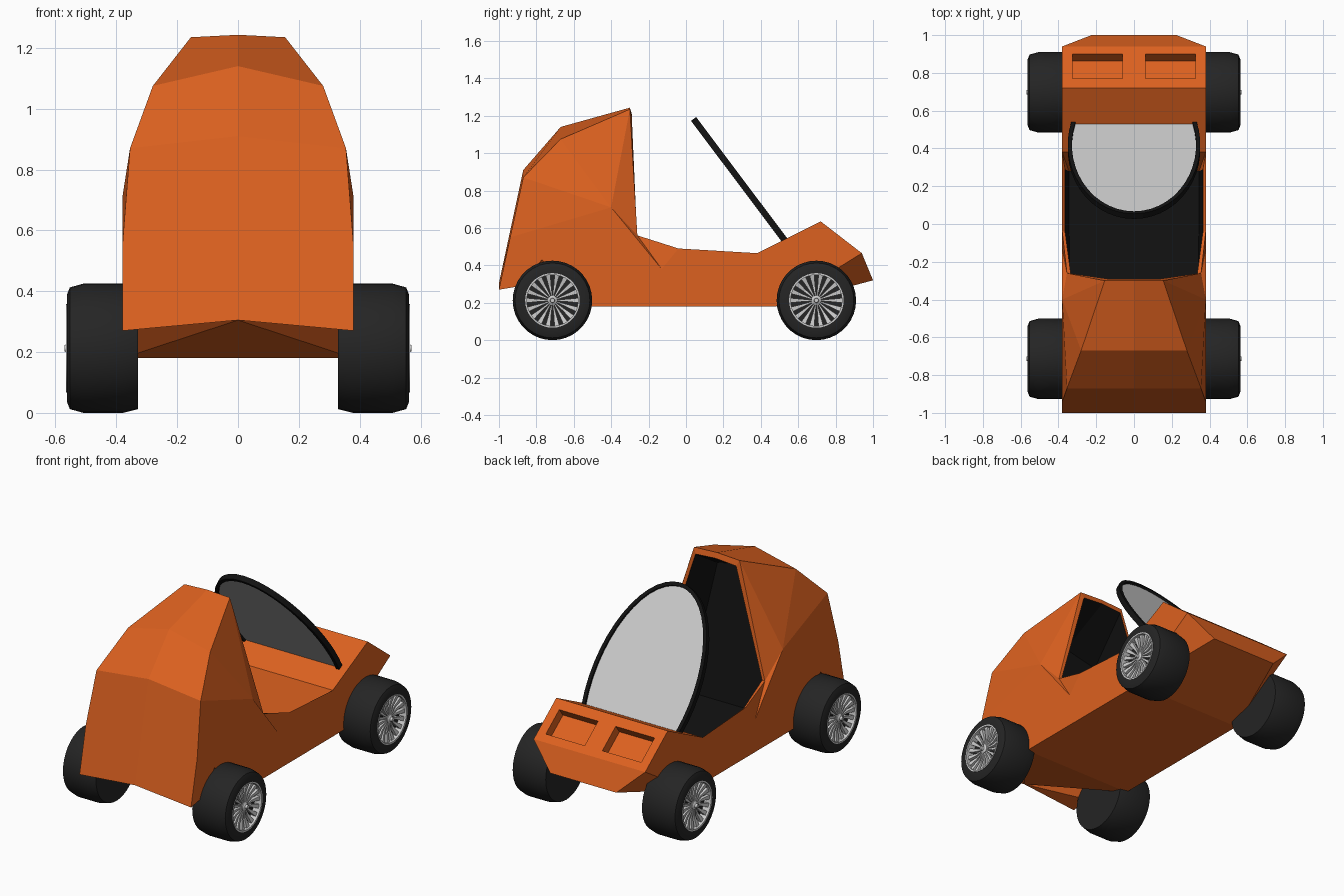
import bpy, bmesh, math
from mathutils import Vector

if "Cube" in bpy.data.objects:
    bpy.data.objects.remove(bpy.data.objects["Cube"])


def material(name, rgb):
    m = bpy.data.materials.new(name)
    m.diffuse_color = (*rgb, 1)
    m.use_nodes = True
    m.node_tree.nodes["Principled BSDF"].inputs["Base Color"].default_value = m.diffuse_color
    return m


ORANGE = material("orange paint", (0.72, 0.12, 0.014))
BLACK = material("black trim", (0.006, 0.006, 0.006))
RUBBER = material("rubber", (0.018, 0.018, 0.018))
METAL = material("metal", (0.55, 0.55, 0.55))


def make(name, verts, faces, mat=None, flip=False, mirror=False):
    bm = bmesh.new()
    vs = [bm.verts.new(v) for v in verts]
    for f in faces:
        bm.faces.new([vs[i] for i in f])
    bmesh.ops.recalc_face_normals(bm, faces=bm.faces)
    if flip:
        bmesh.ops.reverse_faces(bm, faces=bm.faces)
    me = bpy.data.meshes.new(name)
    bm.to_mesh(me)
    bm.free()
    ob = bpy.data.objects.new(name, me)
    bpy.context.collection.objects.link(ob)
    if mat:
        me.materials.append(mat)
    if mirror:
        ob.modifiers.new("mirror", 'MIRROR').use_clip = True
    return ob


def named(points, *panels):
    """Turn named points and panels (faces as point names) into verts and faces."""
    keys = list(points)
    return list(points.values()), [[keys.index(k) for k in face.split()]
                                   for panel in panels for face in panel.split(",")]


# Rim of the cockpit opening, shared by body and interior
rim = dict(i0=(0, -.29, 1.21), i1=(.138, -.29, 1.2), i2=(.335, -.262, .56),
           i3=(.365, -.04, .48), i4=(.365, .29, .455), d1=(.345, .28, .2), d0=(0, .28, .2))

# Faceted body, right half: points
body = dict(
    t0=(0, -.30, 1.243), t1=(.155, -.30, 1.235), u0=(0, -.67, 1.14), u1=(.28, -.67, 1.075),
    v0=(0, -.87, .91), v1=(.355, -.87, .87), w=(.38, -.94, .55), a0=(0, -1, .305), a1=(.38, -1, .27),
    s=(.38, -.40, .71), e=(.355, -.26, .56), k=(.38, -.13, .38), l1=(.38, -.04, .49), l2=(.38, .38, .465),
    b=(.38, -.88, .29), h=(.38, -.77, .43), f1=(.38, -.52, .18), g1=(0, -.52, .18),
    f2=(.38, .48, .18), g2=(0, .48, .18), p0=(0, .72, .635), p1=(.38, .72, .635),
    n0=(0, .94, .465), n1=(.38, .94, .465), q0=(0, 1, .32), q1=(.225, 1, .32), c0=(0, .38, .465), **rim)
# Lamp recess sunk square to the nose slope
normal = Vector((0, .611, .791))
for tag, x, y in (("1", .06, .77), ("2", .325, .77), ("3", .325, .90), ("4", .06, .90)):
    p = Vector((x, y, .635 - .773 * (y - .72)))
    body["r" + tag] = p
    body["m" + tag] = p - normal * .06
# Body panels
hood = "t0 t1 u1 u0,u0 u1 v1 v0,v0 v1 w a1 a0,t1 s u1,u1 s v1,v1 s w,t1 e s,s e k,e l1 k"
side = "a1 b h f1 f2 n1 p1 l2 l1 k s w"
underside = "a0 a1 b,a0 b h,a0 h f1,a0 f1 g1,g1 f1 f2 g2,g2 f2 q1 q0"
nose = "f2 n1 q1,n0 n1 q1 q0,p0 p1 r2 r1,p1 n1 r3 r2,n1 n0 r4 r3,n0 p0 r1 r4"
lamp_recess = "r1 r2 m2 m1,r2 r3 m3 m2,r3 r4 m4 m3,r4 r1 m1 m4,m1 m2 m3 m4"
cowl = "p0 p1 l2 c0,c0 l2 d1 d0,l2 i4 d1"
lip = "t0 t1 i1 i0,t1 e i2 i1,e l1 i3 i2,l1 l2 i4 i3"
make("body", *named(body, hood, side, underside, nose, lamp_recess, cowl, lip), ORANGE, mirror=True)

# Black cockpit lining
lining = dict(b0=(0, -.62, 1.05), b1=(.22, -.62, 1.0), f0=(0, -.5, .22), f1=(.34, -.5, .22), **rim)
lining_faces = "i0 i1 b1 b0,b0 b1 f1 f0,i1 i2 b1,i2 f1 b1,i2 i3 f1,i3 i4 d1 f1,f0 f1 d1 d0"
make("cockpit_lining", *named(lining, lining_faces), BLACK, flip=True, mirror=True)

# Windshield: a tilted, truncated ellipse with a black frame round the arch
base, top = Vector((0, .527, .535)), Vector((0, .05, 1.17))
up = (top - base).normalized()
out = Vector((0, up.z, -up.y))
length = (top - base).length
semi, low = length * .75, length * .25
t_end = math.asin(low / semi)
N = 28


def arc(grow, off):
    pts = []
    for i in range(N + 1):
        t = -t_end + (math.pi + 2 * t_end) * i / N
        pts.append(base + up * (low + (semi + grow) * math.sin(t))
                   + Vector(((.335 + grow) * math.cos(t), 0, 0)) + out * off)
    return pts


n = N + 1
make("windshield", arc(0, .004) + arc(0, -.004),
     [range(n), range(n, 2 * n)] + [(i, (i + 1) % n, n + (i + 1) % n, n + i) for i in range(n)])
rings = arc(-.006, .017) + arc(.016, .017) + arc(.016, -.017) + arc(-.006, -.017)
make("windshield_frame", rings,
     [(j * n + i, j * n + i + 1, (j + 1) % 4 * n + i + 1, (j + 1) % 4 * n + i)
      for j in range(4) for i in range(N)] + [[j * n for j in range(4)], [j * n + N for j in range(4)]], BLACK)


# Wheels: lathed parts turning round the x axis
def lathe(name, profile, mat, seg=36, loop=False):
    verts = [(x, r * math.cos(a), r * math.sin(a)) for x, r in profile
             for a in (2 * math.pi * i / seg for i in range(seg))]
    m = len(profile)
    faces = [(j * seg + i, j * seg + (i + 1) % seg, (j + 1) % m * seg + (i + 1) % seg, (j + 1) % m * seg + i)
             for j in range(m if loop else m - 1) for i in range(seg)]
    if not loop:
        faces += [range(seg), range((m - 1) * seg, m * seg)]
    ob = make(name, verts, faces, mat)
    bpy.ops.object.select_all(action='DESELECT')
    ob.select_set(True)
    bpy.context.view_layer.objects.active = ob
    bpy.ops.object.shade_smooth_by_angle(angle=math.radians(32))
    return ob


tire = lathe("tire", [(-.12, .14), (-.12, .2), (-.07, .2125), (.06, .2125), (.105, .2),
                      (.115, .175), (.115, .145), (.07, .14)], RUBBER)
ring = lathe("rim_ring", [(.07, .146), (.117, .146), (.117, .137), (.07, .137)], METAL, loop=True)
hub = lathe("hub", [(.07, .026), (.1, .026), (.108, .013), (.122, .011)], METAL, seg=16)

# Wedge-shaped spokes
sv, sf = [], []
COUNT = 18
for i in range(COUNT):
    a = 2 * math.pi * i / COUNT
    o = len(sv)
    for r, w, x in ((.02, .003, .096), (.08, .007, .092), (.14, .013, .105)):
        for sign, depth in ((-1, 0), (1, 0), (1, -.02), (-1, -.02)):
            y, z = r, sign * w
            sv.append((x + depth, y * math.cos(a) - z * math.sin(a), y * math.sin(a) + z * math.cos(a)))
    for s in (0, 4):
        sf += [(o + s + q, o + s + (q + 1) % 4, o + s + 4 + (q + 1) % 4, o + s + 4 + q) for q in range(4)]
    sf += [range(o, o + 4), range(o + 8, o + 12)]
spokes = make("spokes", sv, sf, METAL)

# Place the four wheels
for part in (tire, ring, hub, spokes):
    for i, (sx, y) in enumerate(((1, -.714), (-1, -.714), (1, .697), (-1, .697))):
        ob = part if i == 0 else part.copy()
        if i:
            bpy.context.collection.objects.link(ob)
        ob.location = (sx * .448, y, .2125)
        ob.rotation_euler = (0, 0, 0 if sx > 0 else math.pi)
